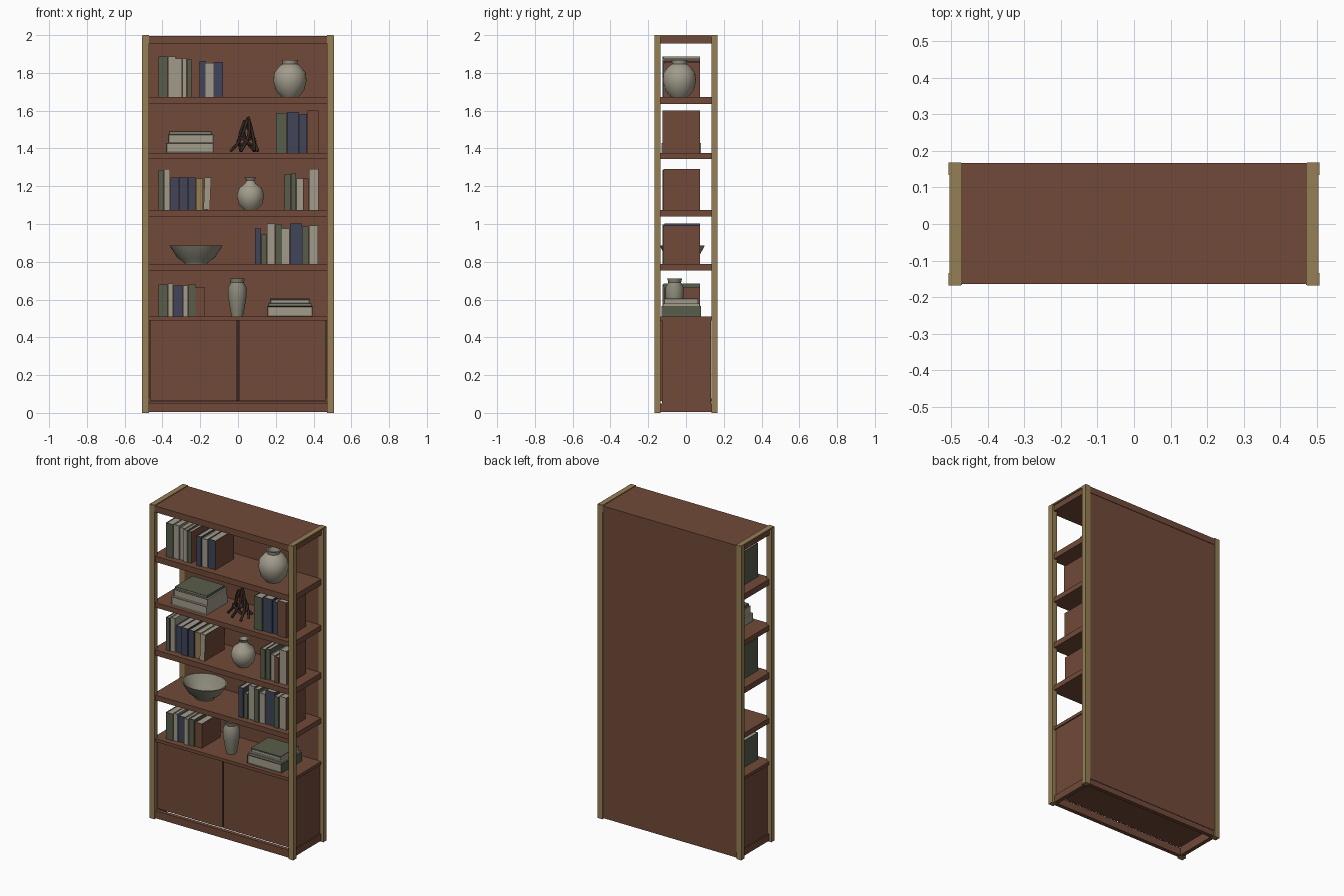
import bpy, bmesh, math
from mathutils import Vector, Matrix

default = bpy.data.objects.get("Cube")
if default:
    bpy.data.objects.remove(default, do_unlink=True)


def material(name, rgb):
    m = bpy.data.materials.new(name)
    m.use_nodes = True
    m.diffuse_color = (*rgb, 1)
    bsdf = m.node_tree.nodes["Principled BSDF"]
    bsdf.inputs["Base Color"].default_value = (*rgb, 1)
    bsdf.inputs["Roughness"].default_value = 0.7
    return m


WOOD = material("walnut_brown", (0.165, 0.068, 0.041))
BRASS = material("aged_brass", (0.30, 0.21, 0.09))
CREAM = material("cream", (0.36, 0.33, 0.26))
GREEN = material("sage_green", (0.095, 0.11, 0.07))
NAVY = material("slate_navy", (0.05, 0.06, 0.10))
BRONZE = material("dark_bronze", (0.035, 0.02, 0.014))
STONE = material("grey_stoneware", (0.26, 0.25, 0.19))


def add_object(name, bm, *mats):
    mesh = bpy.data.meshes.new(name)
    bmesh.ops.recalc_face_normals(bm, faces=bm.faces)
    bm.to_mesh(mesh)
    bm.free()
    for m in mats:
        mesh.materials.append(m)
    ob = bpy.data.objects.new(name, mesh)
    bpy.context.collection.objects.link(ob)
    return ob


def box_mesh(x, y, z):
    """Box from three (low, high) ranges."""
    bm = bmesh.new()
    bmesh.ops.create_cube(bm, size=1)
    for v in bm.verts:
        v.co = Vector([(a + b) / 2 + c * (b - a) for (a, b), c in zip((x, y, z), v.co)])
    return bm


def box(name, x, y, z, mat):
    return add_object(name, box_mesh(x, y, z), mat)


def book(name, x, y, z, mat, lean=0, end=None, page_dir=(0, 0, 1)):
    """Cover with a recessed page block; the outer side can differ in colour."""
    bm = box_mesh(x, y, z)
    bm.normal_update()
    faces = [f for f in bm.faces if f.normal.dot(Vector(page_dir)) > 0.9]
    for f in bm.faces:
        if end and f.normal.x > 0.9:
            f.material_index = 2
    bmesh.ops.inset_region(bm, faces=faces, thickness=0.005, depth=-0.004)
    for f in faces:
        f.material_index = 1
    pivot = Vector((x[1], 0, z[0]))
    bmesh.ops.rotate(bm, verts=bm.verts, cent=pivot, matrix=Matrix.Rotation(lean, 3, 'Y'))
    return add_object(name, bm, mat, CREAM, end or mat)


def lathe(name, profile, loc, mat, depth=1, steps=32):
    """Turn a (radius, height) profile about the vertical axis."""
    bm = bmesh.new()
    verts = [bm.verts.new((r, 0, h)) for r, h in profile]
    edges = [bm.edges.new(p) for p in zip(verts, verts[1:])]
    bmesh.ops.spin(bm, geom=verts + edges, cent=(0, 0, 0), axis=(0, 0, 1),
                   angle=math.tau, steps=steps, use_duplicate=False)
    bmesh.ops.remove_doubles(bm, verts=bm.verts, dist=0.0005)
    bmesh.ops.scale(bm, verts=bm.verts, vec=(1, depth, 1))
    ob = add_object(name, bm, mat)
    ob.location = loc
    bpy.ops.object.select_all(action='DESELECT')
    bpy.context.view_layer.objects.active = ob
    ob.select_set(True)
    bpy.ops.object.shade_smooth_by_angle(angle=math.radians(40))
    return ob


# Brass posts and top strips
for side, sx in (("right", -1), ("left", 1)):
    outer = sorted((sx * 0.472, sx * 0.507))
    for end, sy in (("front", -1), ("back", 1)):
        box(f"{end}_{side}_post", outer, sorted((sy * 0.134, sy * 0.168)), (0, 1.998), BRASS)
    box(f"{side}_top_strip", sorted((sx * 0.47, sx * 0.504)), (-0.166, 0.166), (1.991, 2), BRASS)
    box(f"{side}_cabinet_side", sorted((sx * 0.465, sx * 0.485)), (-0.128, 0.132), (0.05, 0.5), WOOD)
    box(f"{side}_base_rail", sorted((sx * 0.465, sx * 0.49)), (-0.134, 0.134), (0.005, 0.05), WOOD)

# Carcass: top, back, base, shelves
box("top_board", (-0.495, 0.495), (-0.164, 0.166), (1.955, 1.995), WOOD)
box("back_panel", (-0.473, 0.473), (0.136, 0.163), (0.04, 1.96), WOOD)
box("front_base_rail", (-0.473, 0.473), (-0.16, -0.135), (0.005, 0.052), WOOD)
box("back_base_rail", (-0.473, 0.473), (0.135, 0.16), (0.005, 0.045), WOOD)
box("cabinet_floor", (-0.465, 0.465), (-0.13, 0.136), (0.06, 0.075), WOOD)
SHELVES = [(0.49, 0.51), (0.755, 0.787), (1.04, 1.075), (1.345, 1.377), (1.635, 1.672)]
for i, z in enumerate(SHELVES):
    box(f"shelf_{i + 1}", (-0.473, 0.473), (-0.158, 0.136), z, WOOD)
    box(f"shelf_{i + 1}_ends", (-0.492, 0.492), (-0.134, 0.134), z, WOOD)

# Cabinet doors
for side, sx in (("right", -1), ("left", 1)):
    box(f"{side}_door", sorted((sx * 0.004, sx * 0.464)), (-0.15, -0.128), (0.064, 0.488), WOOD)
box("door_gap", (-0.004, 0.004), (-0.138, -0.13), (0.064, 0.488), BRONZE)

# Rows of standing books: shelf, start x, then (width, height, colour)
ROWS = [
    (4, -0.42, [(0.05, 0.215, GREEN), (0.04, 0.215, CREAM), (0.035, 0.205, CREAM),
                (0.025, 0.205, CREAM), (0.027, 0.20, GREEN)]),
    (4, -0.205, [(0.034, 0.19, NAVY), (0.042, 0.18, CREAM), (0.052, 0.185, NAVY)]),
    (3, 0.20, [(0.06, 0.21, GREEN), (0.065, 0.215, NAVY), (0.042, 0.205, NAVY), (0.062, 0.225, WOOD)]),
    (2, -0.42, [(0.028, 0.21, GREEN), (0.034, 0.215, CREAM), (0.045, 0.17, NAVY), (0.048, 0.175, NAVY),
                (0.042, 0.17, NAVY), (0.04, 0.165, BRASS), (0.036, 0.17, CREAM)]),
    (2, 0.245, [(0.035, 0.19, GREEN), (0.03, 0.195, GREEN), (0.035, 0.165, CREAM),
                (0.03, 0.165, WOOD), (0.052, 0.215, CREAM)]),
    (1, 0.09, [(0.034, 0.19, NAVY), (0.03, 0.16, GREEN), (0.045, 0.215, CREAM), (0.035, 0.21, GREEN),
               (0.04, 0.19, CREAM), (0.066, 0.215, NAVY), (0.035, 0.20, GREEN), (0.05, 0.205, CREAM)]),
    (0, -0.42, [(0.05, 0.17, GREEN), (0.028, 0.175, CREAM), (0.05, 0.165, NAVY),
                (0.03, 0.165, CREAM), (0.038, 0.17, GREEN), (0.05, 0.155, WOOD)]),
]
for r, (level, x, books) in enumerate(ROWS):
    base = SHELVES[level][1]
    for b, (w, h, mat) in enumerate(books):
        last = b == len(books) - 1
        front = -0.125 + 0.006 * (b % 3)
        book(f"row_{r + 1}_book_{b + 1}", (x, x + w - 0.002), (front, 0.075), (base, base + h),
             mat, lean=0.04 if last and r == 3 else 0, end=WOOD if last else None)
        x += w
box("book_spine_label", (0.39, 0.41), (-0.122, -0.11), (1.51, 1.575), BRASS)

# Lying book stacks: shelf, then (x range, thickness, colour)
STACKS = [
    (3, [((-0.38, -0.13), 0.052, CREAM), ((-0.37, -0.13), 0.045, CREAM), ((-0.365, -0.14), 0.016, GREEN)]),
    (0, [((0.155, 0.395), 0.055, GREEN), ((0.16, 0.39), 0.014, CREAM), ((0.17, 0.38), 0.022, CREAM)]),
]
for s, (level, books) in enumerate(STACKS):
    z = SHELVES[level][1]
    for b, (xr, t, mat) in enumerate(books):
        book(f"stack_{s + 1}_book_{b + 1}", xr, (-0.13 + 0.008 * b, 0.08 - 0.008 * b), (z, z + t),
             mat, page_dir=(0, -1, 0))
        z += t
box("stack_2_top_cover", (0.17, 0.38), (-0.114, 0.064), (z, z + 0.005), GREEN)

# Vases and bowl
lathe("large_round_vase", [(0, 0), (0.045, 0), (0.075, 0.035), (0.088, 0.085), (0.083, 0.13), (0.055, 0.165),
                           (0.038, 0.175), (0.042, 0.195), (0.034, 0.195), (0.03, 0.17), (0, 0.165)],
      (0.275, -0.035, SHELVES[4][1]), CREAM)
lathe("small_round_vase", [(0, 0), (0.035, 0), (0.062, 0.03), (0.073, 0.075), (0.06, 0.115), (0.028, 0.14),
                           (0.022, 0.155), (0.032, 0.172), (0.025, 0.172), (0.016, 0.15), (0, 0.145)],
      (0.066, -0.04, SHELVES[2][1]), CREAM)
lathe("tall_jar", [(0, 0), (0.03, 0), (0.038, 0.04), (0.048, 0.10), (0.048, 0.155), (0.034, 0.18),
                   (0.04, 0.202), (0.032, 0.202), (0.027, 0.18), (0, 0.175)],
      (-0.004, -0.06, SHELVES[0][1]), STONE)
lathe("wide_bowl", [(0, 0), (0.06, 0), (0.066, 0.012), (0.10, 0.035), (0.14, 0.098), (0.132, 0.098),
                    (0.094, 0.045), (0.06, 0.022), (0, 0.018)],
      (-0.222, -0.02, SHELVES[1][1]), STONE, depth=0.85)

# Open bronze sculpture: bent legs joined near the top, tied by a ring
curve = bpy.data.curves.new("twisted_sculpture", 'CURVE')
curve.dimensions = '3D'
curve.bevel_depth = 0.008
curve.bevel_resolution = 2
curve.use_fill_caps = True
curve.resolution_u = 6
for k in range(6):
    a = k * math.tau / 6
    foot = 0.085 if k % 2 else 0.06
    points = [(foot, a, 0.008), (0.045, a + 0.5, 0.06), (0.028, a + 1.1, 0.12), (0.012, a + 1.9, 0.16 + 0.006 * k)]
    spline = curve.splines.new('BEZIER')
    spline.bezier_points.add(len(points) - 1)
    for p, (r, ang, z) in zip(spline.bezier_points, points):
        p.co = (r * math.cos(ang), 0.8 * r * math.sin(ang), z)
        p.handle_left_type = p.handle_right_type = 'AUTO'
ring = curve.splines.new('POLY')
ring.points.add(11)
for i, p in enumerate(ring.points):
    a = i * math.tau / 12
    p.co = (0.045 * math.cos(a), 0.036 * math.sin(a), 0.06 + 0.02 * math.sin(2 * a), 1)
ring.use_cyclic_u = True
curve.materials.append(BRONZE)
sculpture = bpy.data.objects.new("twisted_sculpture", curve)
sculpture.location = (0.045, -0.04, SHELVES[3][1])
bpy.context.collection.objects.link(sculpture)
